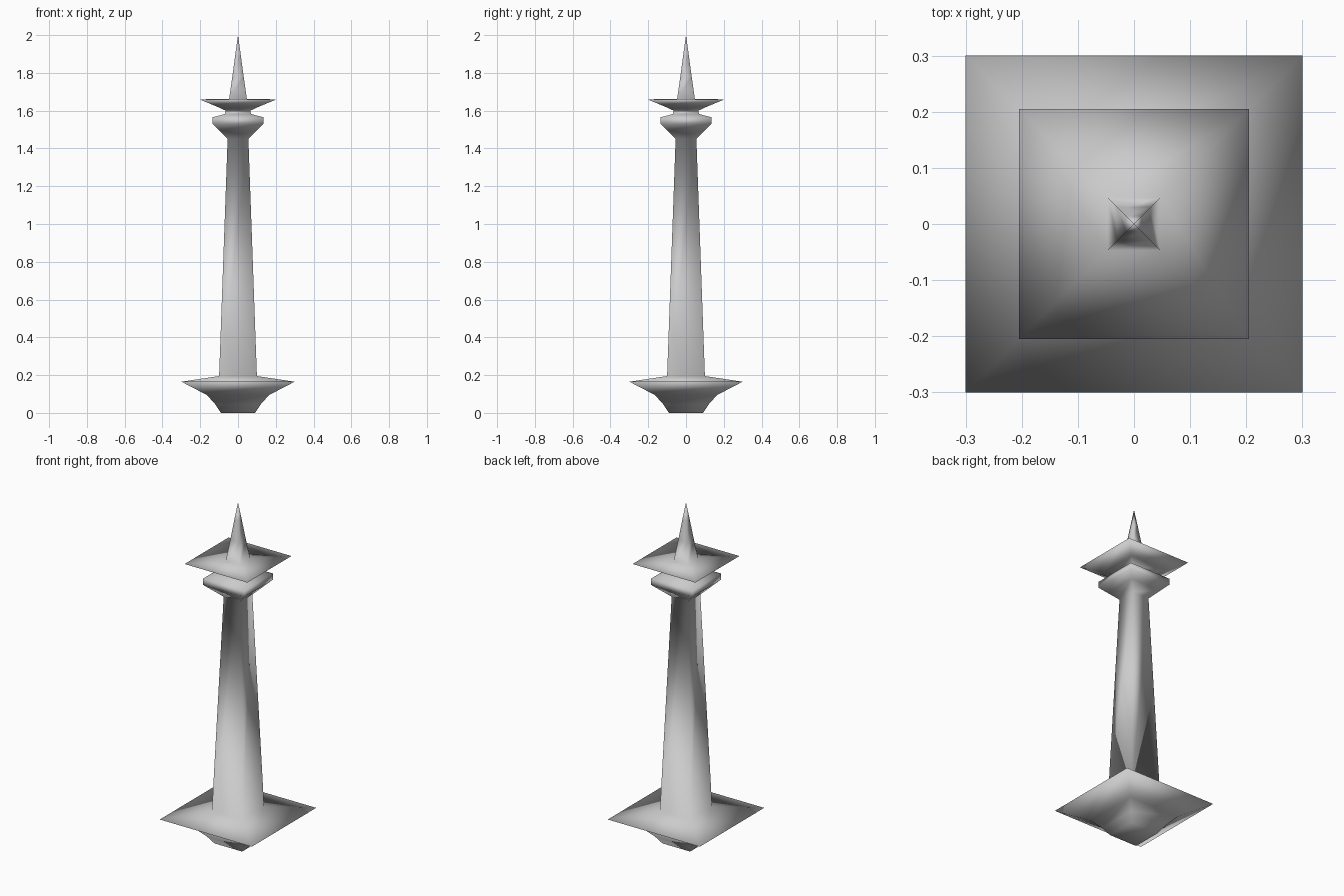
import bpy
import bmesh

cube = bpy.data.objects.get("Cube")
if cube:
    bpy.data.objects.remove(cube, do_unlink=True)

# One pale stone colour for the whole tower
stone = bpy.data.materials.new("pale_grey_stone")
stone.use_nodes = True
STONE = (0.6, 0.6, 0.6, 1)
stone.diffuse_color = STONE
stone.node_tree.nodes["Principled BSDF"].inputs["Base Color"].default_value = STONE

CORNERS = ((-1, -1), (1, -1), (1, 1), (-1, 1))


def square_tower(name, profile):
    """Stack square rings given as (half width, height) and skin them."""
    bm = bmesh.new()
    rings = []
    for half, z in profile:
        rings.append([bm.verts.new((x * half, y * half, z)) for x, y in CORNERS])
    for low, high in zip(rings, rings[1:]):
        for i in range(4):
            j = (i + 1) % 4
            bm.faces.new((low[i], low[j], high[j], high[i]))
    bm.faces.new(rings[0][::-1])
    # Close the spire to a single tip
    bmesh.ops.pointmerge(bm, verts=rings[-1], merge_co=(0, 0, profile[-1][1]))
    bmesh.ops.recalc_face_normals(bm, faces=bm.faces[:])
    for face in bm.faces:
        face.smooth = True
    mesh = bpy.data.meshes.new(name)
    bm.to_mesh(mesh)
    bm.free()
    mesh.materials.append(stone)
    obj = bpy.data.objects.new(name, mesh)
    bpy.context.collection.objects.link(obj)
    return obj


# Flared foot and base platform
foot = [(0.09, 0), (0.12, 0.045), (0.165, 0.095), (0.30, 0.165)]
# Tapering shaft
shaft = [(0.10, 0.195), (0.055, 1.45)]
# Lookout collar
collar = [(0.10, 1.495), (0.135, 1.53), (0.135, 1.565), (0.07, 1.582)]
# Neck and flared upper plate
plate = [(0.065, 1.6), (0.115, 1.623), (0.205, 1.66)]
# Pointed spire
spire = [(0.047, 1.662), (0.03, 1.78), (0.014, 1.9), (0, 2)]

square_tower("monument_tower", foot + shaft + collar + plate + spire)
